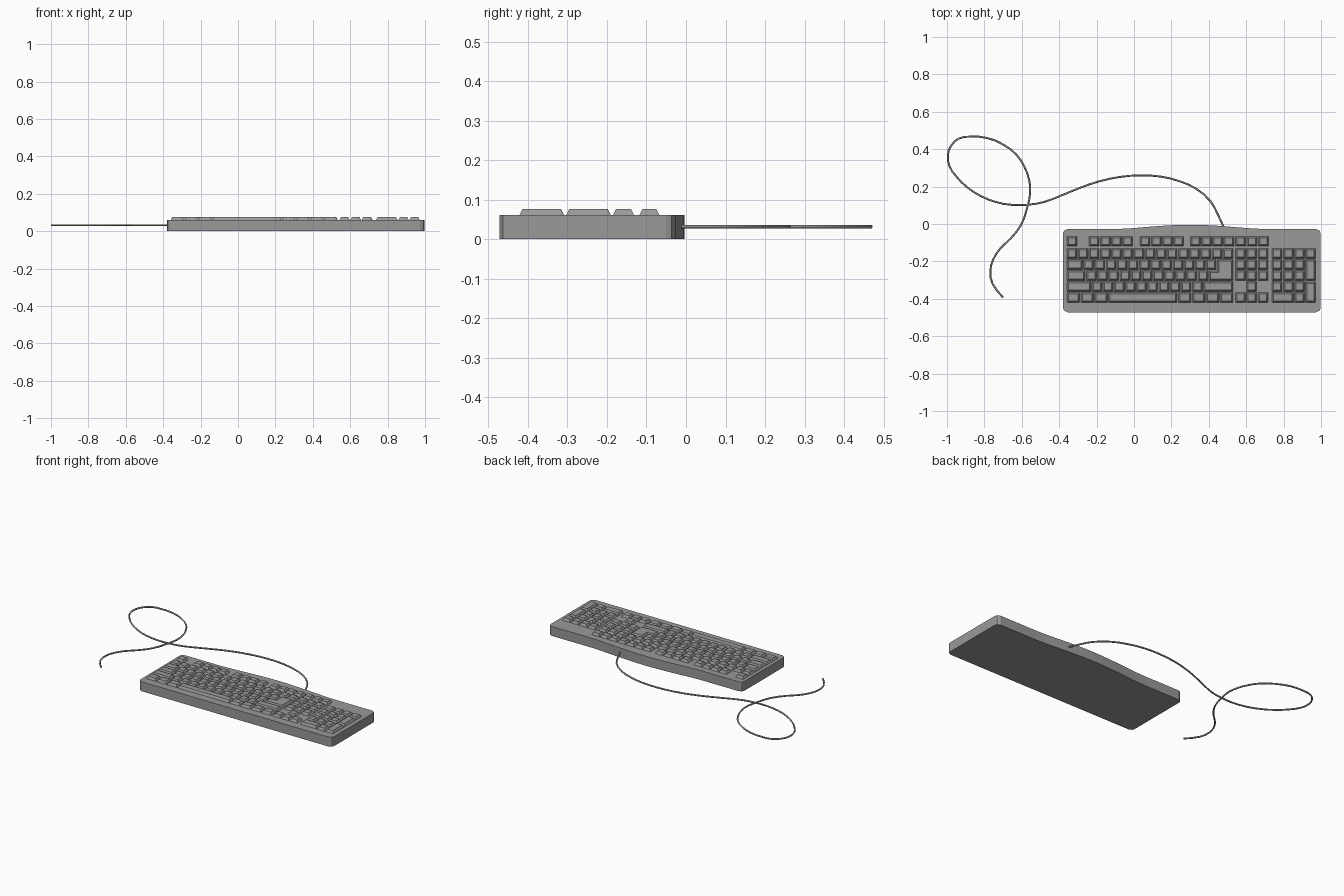
import bpy, bmesh, math

cube = bpy.data.objects.get("Cube")
if cube:
    bpy.data.objects.remove(cube)

grey = bpy.data.materials.new("mid grey plastic")
grey.use_nodes = True
colour = (0.32, 0.32, 0.32, 1)
grey.diffuse_color = colour
grey.node_tree.nodes["Principled BSDF"].inputs["Base Color"].default_value = colour

U = 0.0596          # one key unit
GAP = 0.002         # clearance round each key
SLOPE = 0.009       # inset of the key top
BODY_TOP, KEY_TOP = 0.061, 0.077
LEFT, RIGHT, FRONT, BACK = -0.38, 0.998, -0.472, -0.027


def finish(name, bm):
    bmesh.ops.recalc_face_normals(bm, faces=bm.faces)
    mesh = bpy.data.meshes.new(name)
    bm.to_mesh(mesh)
    bm.free()
    mesh.materials.append(grey)
    obj = bpy.data.objects.new(name, mesh)
    bpy.context.collection.objects.link(obj)
    return obj


def loft(bm, lower, upper, z0, z1):
    """Closed solid between two matching outlines."""
    a = [bm.verts.new((x, y, z0)) for x, y in lower]
    b = [bm.verts.new((x, y, z1)) for x, y in upper]
    bm.faces.new(a[::-1])
    bm.faces.new(b)
    for i in range(len(a)):
        j = (i + 1) % len(a)
        bm.faces.new((a[i], a[j], b[j], b[i]))


def rect(x0, y0, x1, y1, inset):
    return [(x0 + inset, y0 + inset), (x1 - inset, y0 + inset),
            (x1 - inset, y1 - inset), (x0 + inset, y1 - inset)]


def key(bm, x, y, w=1, h=1):
    """Tapered key with its lower left corner at x, y; size in key units."""
    box = (x, y, x + w * U, y + h * U)
    loft(bm, rect(*box, GAP), rect(*box, GAP + SLOPE), BODY_TOP - 0.002, KEY_TOP)


def key_row(bm, x, y, widths):
    for w in widths:
        key(bm, x, y, w)
        x += w * U


# Case: clipped corners and a shallow swell along the back edge
def corner(cx, cy, sx, sy):
    c = 0.024
    return [(cx, cy - sy * c), (cx - sx * c * 0.22, cy - sy * c * 0.4),
            (cx - sx * c, cy)]


outline = corner(LEFT, FRONT, -1, -1) + corner(RIGHT, FRONT, 1, -1)[::-1]
outline += corner(RIGHT, BACK, 1, 1)
steps = 12
for i in range(steps + 1):
    t = i / steps
    x = 0.70 - 0.80 * t
    outline.append((x, BACK + 0.023 * math.sin(math.pi * t) ** 1.5))
outline += corner(LEFT, BACK, -1, 1)[::-1]
bm = bmesh.new()
loft(bm, outline, outline, 0, BODY_TOP)
finish("keyboard_case", bm)

# Lower edge of each key row, counted from the front
row = [-0.424 + i * U * 0.99 for i in range(5)]
function_row = -0.121
main_x, nav_x, pad_x = -0.362, 0.540, 0.736

# Main block
bm = bmesh.new()
key_row(bm, main_x, row[4], [1] * 15)
key_row(bm, main_x, row[3], [1.5] + [1] * 12)
key_row(bm, main_x, row[2], [1.75] + [1] * 11)
key_row(bm, main_x, row[1], [2.25] + [1] * 10 + [2.75])
key_row(bm, main_x, row[0], [1.25] * 3 + [6.25] + [1.25] * 4)
finish("main_keys", bm)


# L-shaped enter key spanning two rows
def enter_outline(d):
    x0, x1, xr = main_x + 12.75 * U + d, main_x + 13.5 * U + d, main_x + 15 * U - d
    y0, y1, y2 = row[2] + d, row[3] - d, row[4] - d
    return [(x0, y0), (xr, y0), (xr, y2), (x1, y2), (x1, y1), (x0, y1)]


bm = bmesh.new()
loft(bm, enter_outline(GAP), enter_outline(GAP + SLOPE), BODY_TOP - 0.002, KEY_TOP)
finish("enter_key", bm)

# Function row: escape key and three groups of four
bm = bmesh.new()
key(bm, main_x, function_row, 1, 0.95)
for start in (-0.243, 0.030, 0.298):
    for i in range(4):
        key(bm, start + i * U, function_row, 1, 0.95)
finish("function_keys", bm)

# Navigation block and arrows
bm = bmesh.new()
for i in range(3):
    key(bm, nav_x + i * U * 1.02, function_row, 1, 0.95)
for r in (0, 2, 3, 4):
    key_row(bm, nav_x, row[r], [1] * 3)
key(bm, nav_x + U, row[1])
finish("navigation_keys", bm)

# Number pad with two tall keys
bm = bmesh.new()
key_row(bm, pad_x, row[4], [1] * 4)
for r in (1, 2, 3):
    key_row(bm, pad_x, row[r], [1] * 3)
key_row(bm, pad_x, row[0], [2, 1])
for r in (0, 2):
    key(bm, pad_x + 3 * U, row[r], 1, 1.98)
finish("number_pad_keys", bm)

# Cable: one smooth looping curve
path = [(.485, -.03), (.446, .056), (.41, .12), (.33, .19), (.24, .23),
        (.14, .254), (.03, .26), (-.08, .251), (-.19, .227), (-.29, .193),
        (-.39, .152), (-.48, .118), (-.56, .104), (-.65, .102), (-.74, .118),
        (-.82, .15), (-.89, .195), (-.95, .254), (-.987, .31), (-.995, .372),
        (-.977, .42), (-.935, .458), (-.875, .467), (-.785, .46), (-.70, .425),
        (-.63, .372), (-.587, .308), (-.56, .233), (-.555, .169),
        (-.571, .088), (-.603, -.003), (-.66, -.078), (-.715, -.131),
        (-.753, -.19), (-.768, -.249), (-.757, -.318), (-.70, -.393)]
curve = bpy.data.curves.new("cable", "CURVE")
curve.dimensions = "3D"
curve.bevel_depth = 0.0052
curve.bevel_resolution = 1
curve.resolution_u = 2
curve.use_fill_caps = True
spline = curve.splines.new("BEZIER")
spline.bezier_points.add(len(path) - 1)
for p, (x, y) in zip(spline.bezier_points, path):
    p.co = (x, y, 0.032)
    p.handle_left_type = p.handle_right_type = "AUTO"
curve.materials.append(grey)
cable = bpy.data.objects.new("cable", curve)
bpy.context.collection.objects.link(cable)
